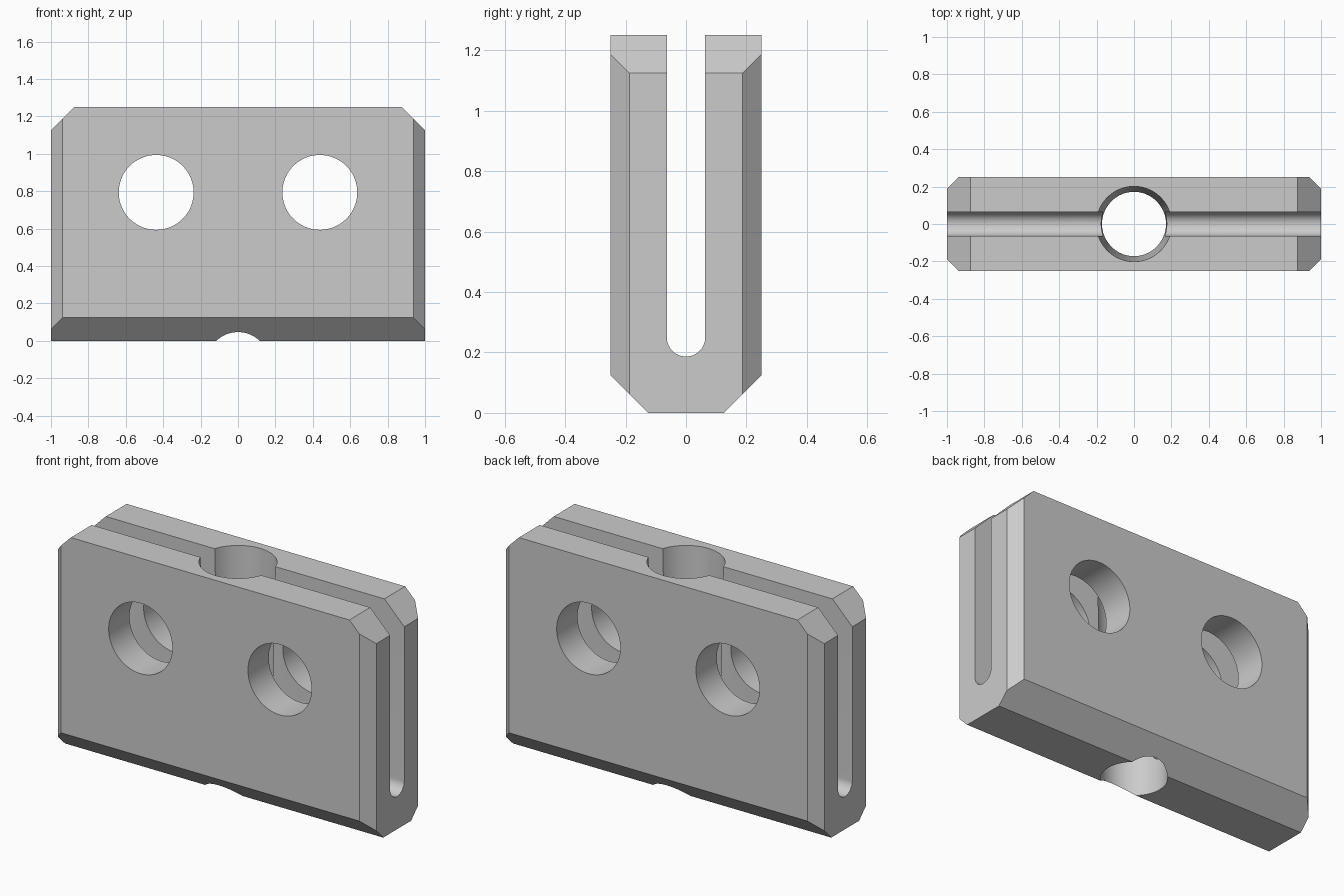
import bpy, bmesh, math
from mathutils import Vector

if "Cube" in bpy.data.objects:
    bpy.data.objects.remove(bpy.data.objects["Cube"])

WIDTH, DEPTH, HEIGHT = 1.0, 0.25, 1.25   # half width, half depth, full height


def new_object(name, bm):
    bmesh.ops.recalc_face_normals(bm, faces=bm.faces[:])
    mesh = bpy.data.meshes.new(name)
    bm.to_mesh(mesh)
    bm.free()
    obj = bpy.data.objects.new(name, mesh)
    bpy.context.collection.objects.link(obj)
    return obj


def shave(bm, point, normal):
    """Slice off everything beyond a plane and cap the cut."""
    res = bmesh.ops.bisect_plane(bm, geom=bm.verts[:] + bm.edges[:] + bm.faces[:],
                                 plane_co=Vector(point), plane_no=Vector(normal),
                                 clear_outer=True)
    edges = [e for e in res["geom_cut"] if isinstance(e, bmesh.types.BMEdge)]
    bmesh.ops.contextual_create(bm, geom=edges)


def cut(target, cutter):
    cutter.hide_render = True
    mod = target.modifiers.new(cutter.name, 'BOOLEAN')
    mod.operation = 'DIFFERENCE'
    mod.solver = 'EXACT'
    mod.object = cutter
    bpy.context.view_layer.objects.active = target
    bpy.ops.object.modifier_apply(modifier=mod.name)
    bpy.data.objects.remove(cutter)


def round_cutter(name, r1, r2, length, location, rotation=(0, 0, 0)):
    bpy.ops.mesh.primitive_cone_add(vertices=96, radius1=r1, radius2=r2, depth=length,
                                    location=location, rotation=rotation)
    obj = bpy.context.object
    obj.name = name
    return obj


# Block with chamfered ends, top corners and bottom edges
bm = bmesh.new()
bmesh.ops.create_cube(bm, size=1)
for v in bm.verts:
    v.co = (v.co.x * 2 * WIDTH, v.co.y * 2 * DEPTH, (v.co.z + 0.5) * HEIGHT)
for s in (-1, 1):
    shave(bm, (s * WIDTH, 0, HEIGHT - 0.125), (s, 0, 1))
    shave(bm, (0, s * DEPTH, 0.125), (0, s, -1))
    for t in (-1, 1):
        shave(bm, (s * WIDTH, t * (DEPTH - 0.0625), 0), (s, t, 0))
block = new_object("clamp_block", bm)

# Long slot with a round floor, open at the top and both ends
R, FLOOR = 0.0635, 0.25
profile = [(-R, 1.5)]
profile += [(-R * math.cos(math.pi * i / 32), FLOOR - R * math.sin(math.pi * i / 32))
            for i in range(33)]
profile.append((R, 1.5))
bm = bmesh.new()
face = bm.faces.new([bm.verts.new((-1.2, y, z)) for y, z in profile])
ext = bmesh.ops.extrude_face_region(bm, geom=[face])
bmesh.ops.translate(bm, vec=(2.4, 0, 0),
                    verts=[v for v in ext["geom"] if isinstance(v, bmesh.types.BMVert)])
cut(block, new_object("slot_cutter", bm))

# Two cross holes
for s in (-1, 1):
    cut(block, round_cutter("cross_hole_cutter", 0.2, 0.2, 1, (s * 0.4375, 0, 0.794),
                            (math.pi / 2, 0, 0)))

# Tapered vertical bore, wider at the top
slope, extra = 0.03 / HEIGHT, 0.1
cut(block, round_cutter("bore_cutter", 0.171 - slope * extra, 0.201 + slope * extra,
                        HEIGHT + 2 * extra, (0, 0, HEIGHT / 2)))

# Single grey finish, smooth bores with crisp edges
grey = bpy.data.materials.new("grey metal")
grey.diffuse_color = (0.6, 0.6, 0.6, 1)
grey.use_nodes = True
grey.node_tree.nodes["Principled BSDF"].inputs["Base Color"].default_value = grey.diffuse_color
block.data.materials.clear()
block.data.materials.append(grey)
for p in block.data.polygons:
    p.material_index = 0
bpy.ops.object.select_all(action='DESELECT')
block.select_set(True)
bpy.context.view_layer.objects.active = block
bpy.ops.object.shade_smooth_by_angle(angle=math.radians(25))
